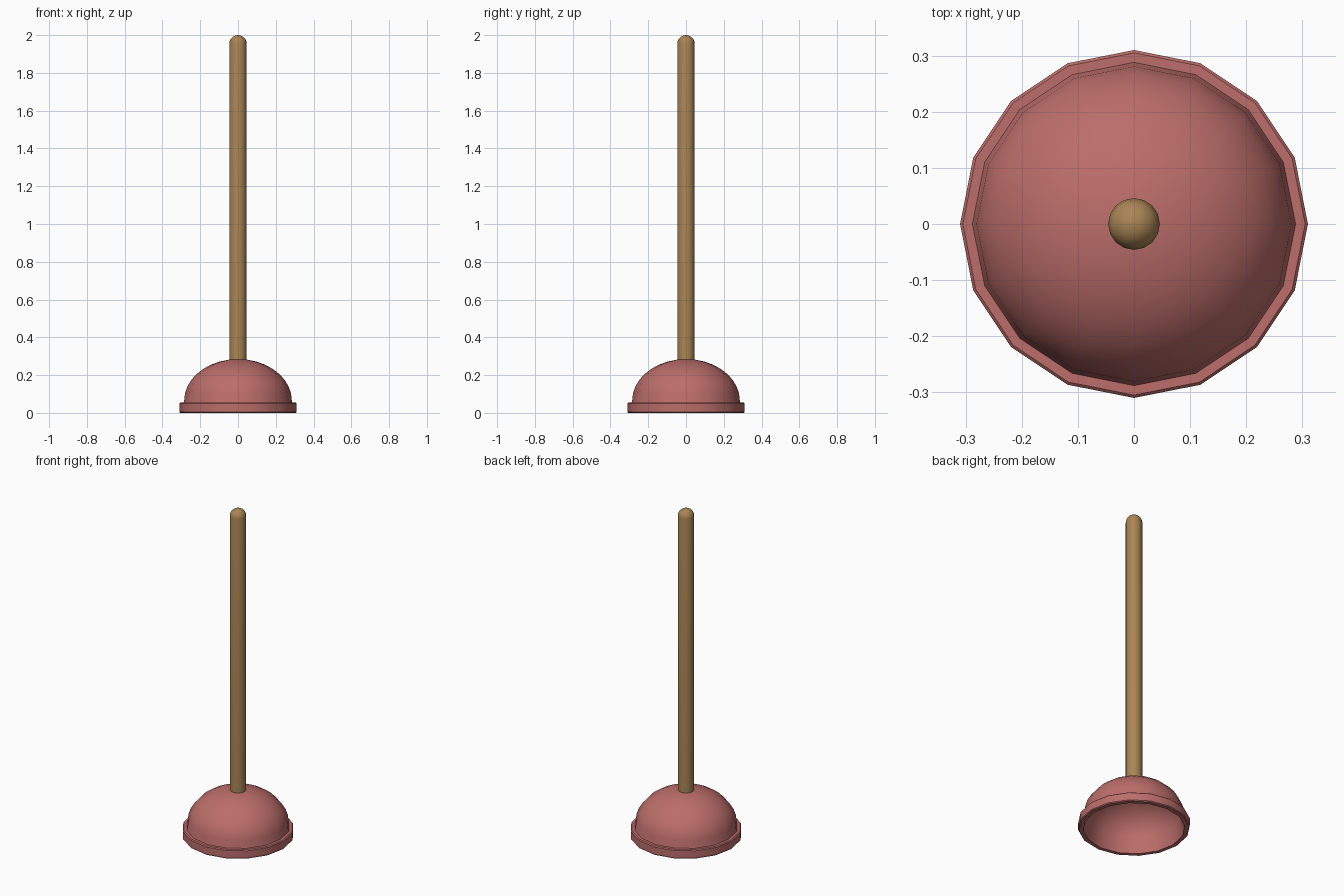
import bpy, bmesh, math

if "Cube" in bpy.data.objects:
    bpy.data.objects.remove(bpy.data.objects["Cube"])

SIDES = 16


def material(name, color):
    m = bpy.data.materials.new(name)
    m.diffuse_color = color
    m.use_nodes = True
    m.node_tree.nodes["Principled BSDF"].inputs["Base Color"].default_value = m.diffuse_color
    return m


def lathe(name, profile, mat, closed=False):
    """Revolve (radius, z) points around z; radius 0 becomes a pole."""
    bm = bmesh.new()
    rings = []
    for r, z in profile:
        if r < 1e-6:
            rings.append([bm.verts.new((0, 0, z))] * SIDES)
        else:
            rings.append([bm.verts.new((r * math.cos(2 * math.pi * i / SIDES),
                                        r * math.sin(2 * math.pi * i / SIDES), z))
                          for i in range(SIDES)])
    for a, b in zip(rings, rings[1:] + (rings[:1] if closed else [])):
        for i in range(SIDES):
            j = (i + 1) % SIDES
            corners = list(dict.fromkeys((a[i], a[j], b[j], b[i])))
            if len(corners) > 2:  # two neighbouring poles need no face
                bm.faces.new(corners)
    # Close an open start that lies on a pole-free ring is never needed here
    bmesh.ops.recalc_face_normals(bm, faces=bm.faces)
    mesh = bpy.data.meshes.new(name)
    bm.to_mesh(mesh)
    bm.free()
    obj = bpy.data.objects.new(name, mesh)
    bpy.context.collection.objects.link(obj)
    mesh.materials.append(mat)
    bpy.ops.object.select_all(action='DESELECT')
    obj.select_set(True)
    bpy.context.view_layer.objects.active = obj
    bpy.ops.object.shade_smooth_by_angle(angle=math.radians(35))
    return obj


def arc(radius, base, height, steps):
    """Quarter ellipse from the widest point up to the axis."""
    pts = []
    for i in range(steps + 1):
        t = math.pi / 2 * i / steps
        pts.append((radius * math.cos(t), base + height * math.sin(t)))
    pts[-1] = (0, base + height)
    return pts


rubber = material("rubber", (0.50, 0.155, 0.145, 1))
wood = material("wood", (0.40, 0.235, 0.09, 1))

# Hollow rubber cup: outer rim, outer dome, then inner dome back to the base
outer = [(0.305, 0), (0.31, 0.005), (0.31, 0.05), (0.305, 0.055), (0.288, 0.055)]
outer += arc(0.285, 0.065, 0.22, 9)
inner = arc(0.268, 0.06, 0.205, 9)[::-1] + [(0.282, 0)]
lathe("rubber_cup", outer + inner, rubber, closed=True)

# Wooden handle with a rounded top
lathe("handle", [(0, 0.27), (0.046, 0.27)] + arc(0.046, 1.955, 0.045, 5), wood)
